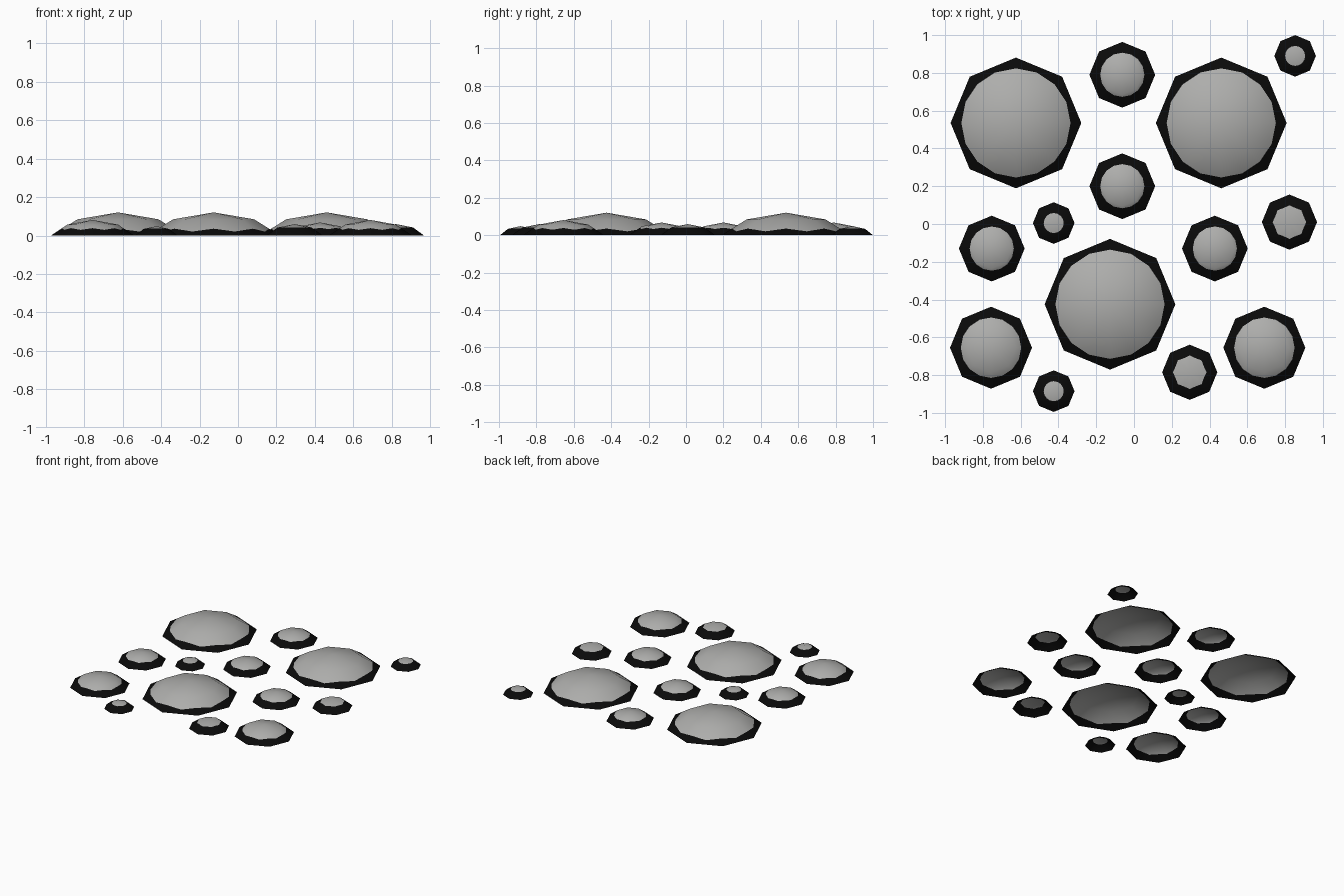
import bpy, bmesh, math

if "Cube" in bpy.data.objects:
    bpy.data.objects.remove(bpy.data.objects["Cube"])

def material(name, c):
    m = bpy.data.materials.new(name)
    m.diffuse_color = (*c, 1)
    m.use_nodes = True
    m.node_tree.nodes["Principled BSDF"].inputs["Base Color"].default_value = m.diffuse_color
    return m

GREY = material("grey_top", (0.42, 0.42, 0.41))
BLACK = material("black_rim", (0.003, 0.003, 0.003))

MID_R, MID_Z = 0.61, 0.70      # shoulder of the dome profile
APO = math.cos(math.pi / 8)    # octagon apothem ratio
BAND = 0.057                   # plan width of the black rim

def profile(s):
    """Height fraction at radius fraction s."""
    if s > MID_R:
        return MID_Z * (1 - s) / (1 - MID_R)
    return 1 - (1 - MID_Z) * s / MID_R

def dome(name, x, y, R):
    """Open, low octagonal dome with a roughly circular colour border."""
    h = 0.015 + 0.305 * R
    bm = bmesh.new()
    border = (R - BAND) / R

    def ring(fracs):
        out = []
        for k in range(16):
            f = fracs[k % 2]
            r = f * R * (APO if k % 2 else 1)
            a = k * math.pi / 8
            out.append(bm.verts.new((r * math.cos(a), r * math.sin(a), h * profile(f))))
        return out

    outer = ring((1, 1))
    mid = (MID_R, MID_R)
    if border > MID_R:
        rings = [outer, ring((border, border / APO)), ring(mid)]
        black_bands = 1
    else:
        rings = [outer, ring(mid), ring((border, min(border / APO, MID_R - 0.01)))]
        black_bands = 2
    for i in range(2):
        for k in range(16):
            n = (k + 1) % 16
            f = bm.faces.new((rings[i][k], rings[i][n], rings[i + 1][n], rings[i + 1][k]))
            f.material_index = 1 if i < black_bands else 0
    top = bm.verts.new((0, 0, h))
    for k in range(16):
        bm.faces.new((rings[2][k], rings[2][(k + 1) % 16], top))
    for f in bm.faces:
        f.smooth = True
    me = bpy.data.meshes.new(name)
    bm.to_mesh(me)
    bm.free()
    me.materials.append(GREY)
    me.materials.append(BLACK)
    ob = bpy.data.objects.new(name, me)
    ob.location = (x, y, 0)
    bpy.context.collection.objects.link(ob)

# Stones grouped by size: name, radius, centres
GROUPS = [
    ("large_stone", 0.346, [(-0.625, 0.535), (0.462, 0.535), (-0.127, -0.425)]),
    ("medium_stone", 0.217, [(-0.757, -0.655), (0.69, -0.655)]),
    ("small_stone", 0.174, [(-0.062, 0.79), (-0.062, 0.2), (-0.753, -0.13), (0.428, -0.13)]),
    ("little_stone", 0.146, [(0.823, 0.01), (0.295, -0.785)]),
    ("tiny_stone", 0.11, [(0.853, 0.89), (-0.425, 0.005), (-0.425, -0.885)]),
]
for name, R, centres in GROUPS:
    for i, (x, y) in enumerate(centres):
        dome(f"{name}_{i + 1}", x, y, R)
